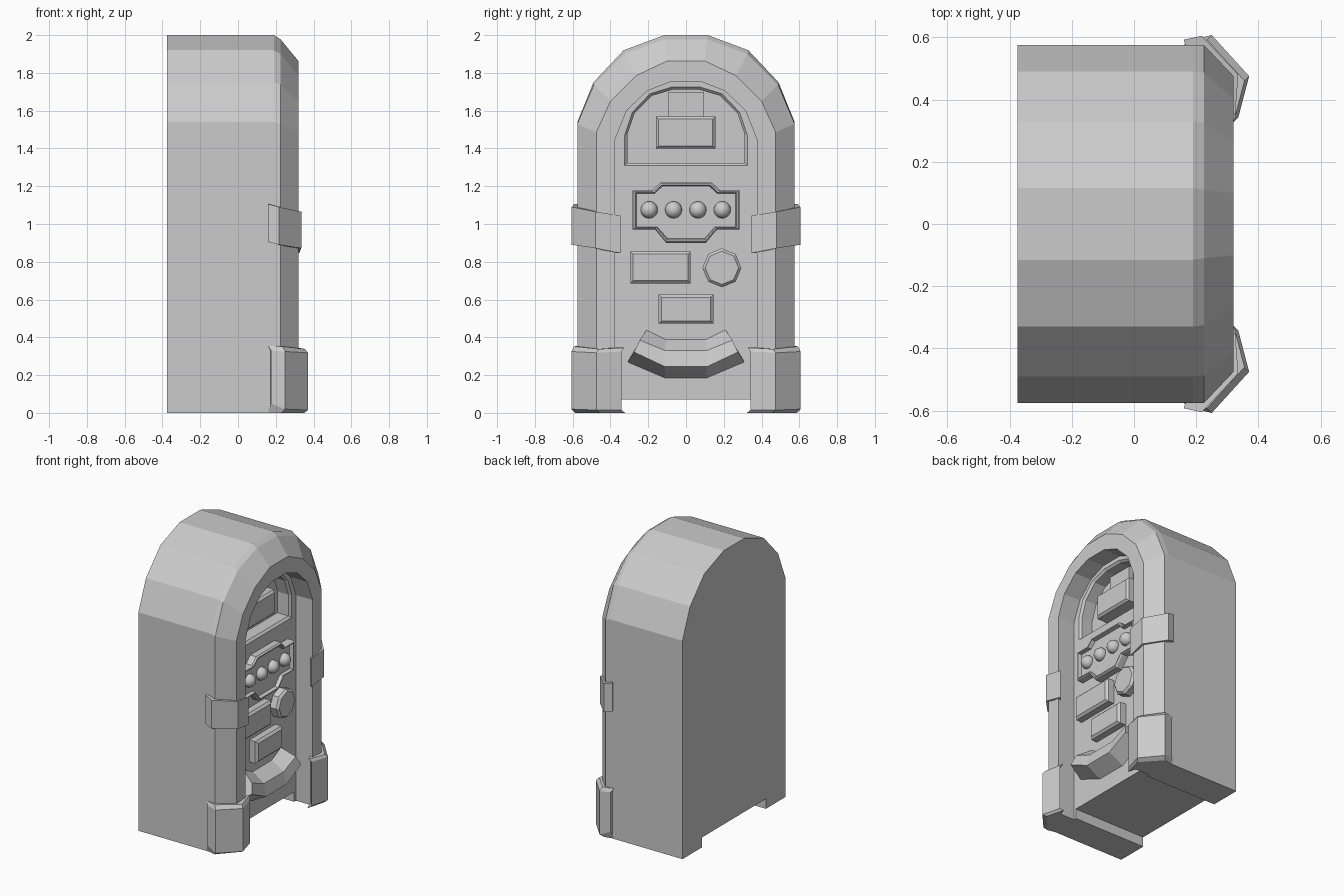
import bpy, bmesh, math

cube = bpy.data.objects.get("Cube")
if cube:
    bpy.data.objects.remove(cube, do_unlink=True)

GREY = (0.6, 0.6, 0.6, 1)
mat = bpy.data.materials.new("plain grey")
mat.use_nodes = True
mat.diffuse_color = GREY
mat.node_tree.nodes["Principled BSDF"].inputs["Base Color"].default_value = GREY

PANEL = 0.19   # x of the recessed front panel


def finish(name, bm):
    bmesh.ops.recalc_face_normals(bm, faces=bm.faces)
    mesh = bpy.data.meshes.new(name)
    bm.to_mesh(mesh)
    bm.free()
    mesh.materials.append(mat)
    obj = bpy.data.objects.new(name, mesh)
    bpy.context.scene.collection.objects.link(obj)
    return obj


def loft(name, rings):
    """Closed rings of points joined in order and capped at both ends."""
    bm = bmesh.new()
    loops = [[bm.verts.new(p) for p in ring] for ring in rings]
    n = len(loops[0])
    for a, b in zip(loops, loops[1:]):
        for i in range(n):
            j = (i + 1) % n
            bm.faces.new((a[i], a[j], b[j], b[i]))
    bm.faces.new(loops[0])
    bm.faces.new(loops[-1])
    return finish(name, bm)


def boss(name, outline, steps):
    """Stack a (y, z) outline along x; each step is (x, inset)."""
    ys, zs = zip(*outline)
    cy, cz = (min(ys) + max(ys)) / 2, (min(zs) + max(zs)) / 2
    hy, hz = max(ys) - cy, max(zs) - cz
    return loft(name, [[(x, cy + (y - cy) * (1 - d / hy), cz + (z - cz) * (1 - d / hz))
                        for y, z in outline] for x, d in steps])


def mirrored(half):
    """Half outline on +y, continued in reverse on -y."""
    return half + [(-y, z) for y, z in reversed(half)]


def rect(y0, y1, z0, z1):
    return [(y0, z0), (y1, z0), (y1, z1), (y0, z1)]


# Cabinet body with arched top and a notch between the two base runners
arch = [(0.575, 0), (0.575, 1.54), (0.49, 1.75), (0.33, 1.92), (0.115, 2.0)]
notch = [(0.355, 0.07), (0.355, 0)]
body_outline = mirrored(notch + arch)
body = loft("cabinet_body", [[(x, y, z) for y, z in body_outline] for x in (-0.375, PANEL)])

# Window recess cut into the front panel
window = mirrored([(0.325, 1.31), (0.325, 1.47), (0.285, 1.59), (0.19, 1.69), (0.075, 1.725)])
cutter = boss("window_cutter", window,
              [(PANEL + 0.02, 0), (PANEL, 0), (PANEL - 0.015, 0.014), (PANEL - 0.1, 0.014)])
cutter.hide_render = True
cutter.hide_set(True)
cut = body.modifiers.new("window", "BOOLEAN")
cut.operation = "DIFFERENCE"
cut.solver = "EXACT"
cut.object = cutter

# Arched front frame, swept as a five-sided section over the arch
shoulder = [(0.575, 0), (0.575, 1.53), (0.487, 1.738), (0.325, 1.9), (0.11, 1.978)]
face_out = [(0.475, 0), (0.475, 1.485), (0.4, 1.65), (0.265, 1.785), (0.1, 1.863)]
face_in = [(0.375, 0), (0.375, 1.45), (0.315, 1.6), (0.205, 1.705), (0.08, 1.753)]
section = [(PANEL, arch), (0.225, shoulder), (0.32, face_out), (0.32, face_in), (PANEL, face_in)]
chains = [[(x, y, z) for y, z in mirrored(half)] for x, half in section]
loft("front_frame", list(zip(*chains)))


# Corner braces and feet: plan points (x, y) wrapped around the front corners
def wrap(name, side, plan, inner, levels):
    """levels: per-height list of (heights along the plan, outward inset)."""
    rings = []
    for heights, inset in levels:
        outer = [(x - inset, side * (y - inset), h) for (x, y), h in zip(plan, heights)]
        back = [(x, side * y, h) for (x, y), h in zip(inner, heights)]
        rings.append(outer + back[::-1])
    loft(name, rings)


inner_plan = [(0.17, 0.56), (0.215, 0.56), (0.3, 0.465), (0.3, 0.38)]
brace_plan = [(0.16, 0.592), (0.218, 0.605), (0.335, 0.48), (0.325, 0.348)]
foot_plan = [(0.175, 0.59), (0.25, 0.607), (0.37, 0.475), (0.335, 0.342)]
for side, word in ((1, "left"), (-1, "right")):
    wrap(word + "_brace", side, brace_plan, inner_plan,
         [((0.905, 0.89, 0.872, 0.847), 0), ((1.105, 1.09, 1.065, 1.045), 0)])
    wrap(word + "_foot", side, foot_plan, inner_plan,
         [((0, 0, 0, 0), 0.02), ((0.05, 0.02, 0.015, 0.015), 0),
          ((0.33, 0.325, 0.318, 0.325), 0), ((0.355, 0.352, 0.338, 0.345), 0.015)])

# Display inside the window
back_x = PANEL - 0.105
boss("display_post", rect(-0.095, 0.095, 1.5, 1.7), [(back_x, 0), (back_x + 0.035, 0)])
boss("display_box", rect(-0.16, 0.155, 1.4, 1.57),
     [(back_x, 0), (back_x + 0.085, 0), (back_x + 0.1, 0.014)])

# Rimmed selector plate with four round buttons
plate = mirrored([(0.105, 0.9), (0.165, 0.972), (0.283, 0.972),
                  (0.283, 1.178), (0.18, 1.178), (0.135, 1.222)])
boss("selector_plate", plate, [(PANEL - 0.01, 0), (PANEL + 0.045, 0), (PANEL + 0.055, 0.008),
                               (PANEL + 0.055, 0.016), (PANEL + 0.03, 0.022)])
for i in range(4):
    bm = bmesh.new()
    bmesh.ops.create_uvsphere(bm, u_segments=16, v_segments=10, radius=0.045)
    bmesh.ops.translate(bm, verts=bm.verts, vec=(PANEL + 0.035, -0.195 + 0.129 * i, 1.075))
    for f in bm.faces:
        f.smooth = True
    finish(f"button_{i + 1}", bm)

# Coin boxes and octagonal knob
raised = [(PANEL - 0.01, 0), (PANEL + 0.045, 0), (PANEL + 0.06, 0.015)]
boss("wide_coin_box", rect(-0.295, 0.025, 0.685, 0.855), raised)
boss("small_coin_box", rect(-0.145, 0.145, 0.472, 0.627), raised)
octagon = [(0.19 + 0.103 * math.sin(k * math.pi / 4), 0.768 + 0.103 * math.cos(k * math.pi / 4))
           for k in range(8)]
boss("knob", octagon, raised)

# Curved tray: four-sided section bent along a shallow smile
tray_end = [(PANEL - 0.01, 0.205, 0.445), (0.28, 0.245, 0.385),
            (0.3, 0.275, 0.322), (PANEL - 0.01, 0.312, 0.265)]
tray_mid = [(PANEL - 0.01, 0.105, 0.395), (0.28, 0.11, 0.33),
            (0.3, 0.112, 0.245), (PANEL - 0.01, 0.112, 0.18)]
flip = lambda ring: [(x, -y, z) for x, y, z in ring]
loft("tray", [tray_end, tray_mid, flip(tray_mid), flip(tray_end)])
